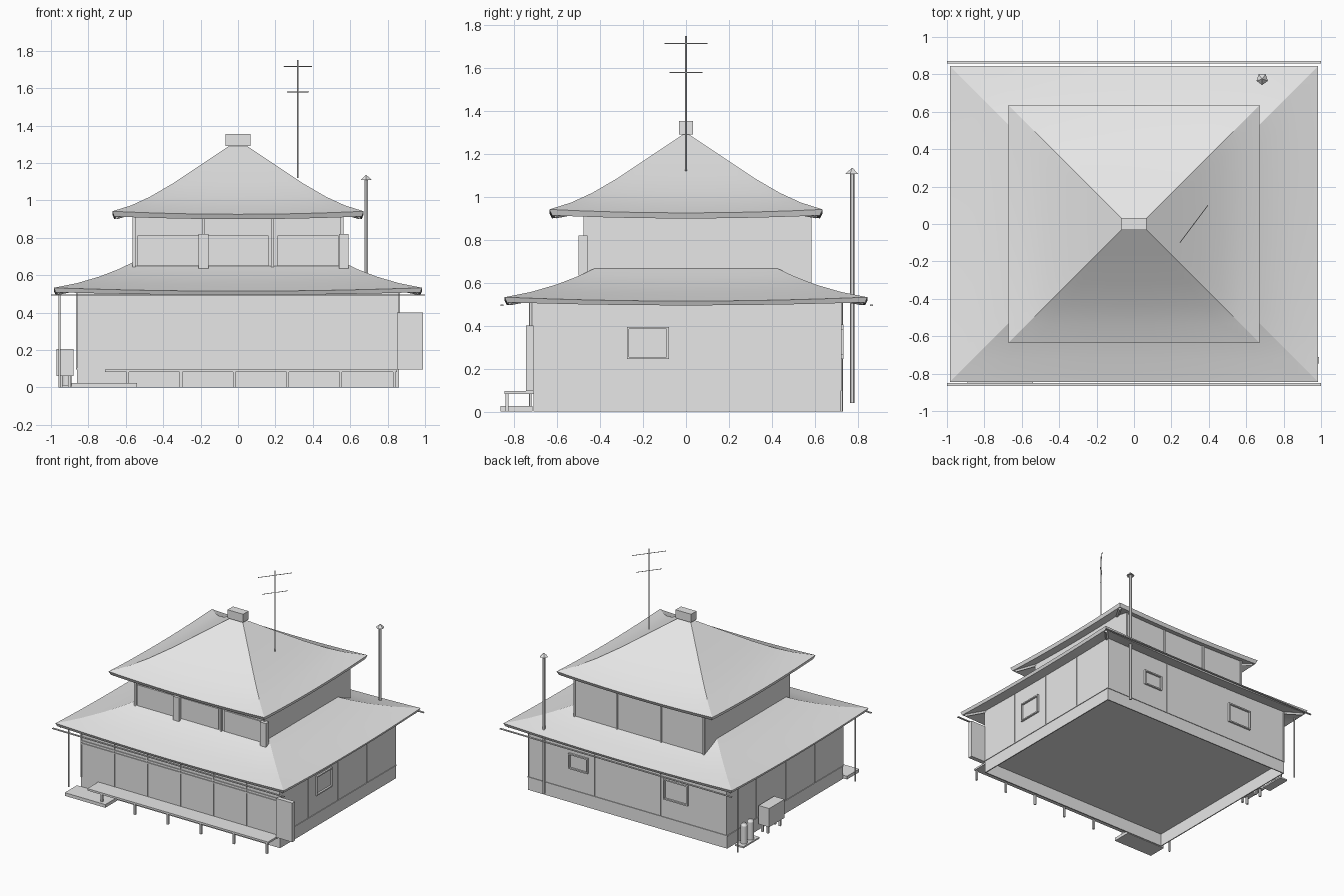
import bpy
import bmesh
import math
from mathutils import Matrix, Vector

old_cube = bpy.data.objects.get("Cube")
if old_cube:
    bpy.data.objects.remove(old_cube, do_unlink=True)

# One plain colour for the whole building
grey = bpy.data.materials.new("plain_light_grey")
grey.use_nodes = True
grey.diffuse_color = (0.8, 0.8, 0.8, 1)
grey.node_tree.nodes["Principled BSDF"].inputs["Base Color"].default_value = (0.8, 0.8, 0.8, 1)


def finish(name, bm, smooth_angle=None):
    bmesh.ops.recalc_face_normals(bm, faces=bm.faces)
    mesh = bpy.data.meshes.new(name)
    bm.to_mesh(mesh)
    bm.free()
    mesh.materials.append(grey)
    obj = bpy.data.objects.new(name, mesh)
    bpy.context.collection.objects.link(obj)
    if smooth_angle:
        bpy.ops.object.select_all(action="DESELECT")
        obj.select_set(True)
        bpy.context.view_layer.objects.active = obj
        bpy.ops.object.shade_smooth_by_angle(angle=math.radians(smooth_angle))
    return obj


def add_box(bm, xs, ys, zs):
    size = [b[1] - b[0] for b in (xs, ys, zs)]
    middle = [(b[0] + b[1]) / 2 for b in (xs, ys, zs)]
    matrix = Matrix.Translation(middle) @ Matrix.Diagonal((*size, 1))
    bmesh.ops.create_cube(bm, size=1, matrix=matrix)


def box(name, xs, ys, zs):
    bm = bmesh.new()
    add_box(bm, xs, ys, zs)
    return finish(name, bm)


def around(centre, half):
    return (centre - half, centre + half)


def rod(name, start, end, radius, sides=8, tip=None):
    start, end = Vector(start), Vector(end)
    axis = end - start
    turn = axis.to_track_quat("Z", "Y").to_matrix().to_4x4()
    bm = bmesh.new()
    bmesh.ops.create_cone(bm, cap_ends=True, segments=sides, radius1=radius,
                          radius2=radius if tip is None else tip, depth=axis.length,
                          matrix=Matrix.Translation((start + end) / 2) @ turn)
    return finish(name, bm, 50 if sides > 6 else None)


def hipped_roof(name, rings, cuts=10):
    """Rings run from the ridge over the eave to the soffit: half x, half y, z, corner lift."""
    bm = bmesh.new()
    loops = []
    corners = [(-1, -1), (1, -1), (1, 1), (-1, 1)]
    for hx, hy, z, lift in rings:
        loop = []
        for i, (ax, ay) in enumerate(corners):
            bx, by = corners[(i + 1) % 4]
            for k in range(cuts):
                t = k / cuts
                rise = lift * abs(2 * t - 1) ** 2
                loop.append(bm.verts.new((hx * (ax + (bx - ax) * t),
                                          hy * (ay + (by - ay) * t), z + rise)))
        loops.append(loop)
    for a, b in zip(loops, loops[1:]):
        for i in range(len(a)):
            j = (i + 1) % len(a)
            bm.faces.new((a[i], a[j], b[j], b[i]))
    bmesh.ops.remove_doubles(bm, verts=bm.verts, dist=0.0001)
    return finish(name, bm, 20)


def trim(name, wall, across, ups, rails, span, heights, width=0.006, proud=0.008):
    """Posts and rails laid on a wall that faces along axis x or y."""
    bm = bmesh.new()
    depth = around(wall, proud)
    pieces = [(around(u, width), heights) for u in ups]
    pieces += [(span, around(r, width)) for r in rails]
    for side, zs in pieces:
        if across == "x":
            add_box(bm, side, depth, zs)
        else:
            add_box(bm, depth, side, zs)
    return finish(name, bm)


def window(name, wall, across, span, heights, width=0.005):
    outer = (span[0] - width, span[1] + width)
    trim(name, wall, across, span, heights, outer, heights, width, 0.014)


# Open foundation skirt with a raised floor, and the walls of both storeys
skirt = bmesh.new()
for xs, ys in (((-0.86, 0.86), (-0.71, -0.702)), ((-0.86, 0.86), (0.712, 0.72)),
               ((-0.86, -0.852), (-0.71, 0.72)), ((0.852, 0.86), (-0.71, 0.72))):
    add_box(skirt, xs, ys, (0, 0.1))
finish("foundation_skirt", skirt)
box("lower_walls", (-0.86, 0.86), (-0.71, 0.72), (0.1, 0.54))
box("upper_walls", (-0.565, 0.565), (-0.465, 0.575), (0.55, 0.945))

# Roofs with lifted corners and soffits
hipped_roof("lower_roof", [
    (0.56, 0.42, 0.67, 0), (0.64, 0.5, 0.632, 0), (0.74, 0.6, 0.59, 0.003),
    (0.86, 0.72, 0.55, 0.008), (0.985, 0.845, 0.515, 0.018),
    (0.975, 0.835, 0.495, 0.014), (0.85, 0.7, 0.525, 0.008)])
hipped_roof("upper_roof", [
    (0.035, 0, 1.3, 0), (0.2, 0.165, 1.19, 0), (0.35, 0.315, 1.09, 0),
    (0.47, 0.435, 1.018, 0.002), (0.57, 0.535, 0.966, 0.008),
    (0.672, 0.637, 0.926, 0.016), (0.662, 0.624, 0.9, 0.014), (0.55, 0.45, 0.935, 0.008)])
box("roof_cap", (-0.067, 0.067), (-0.033, 0.033), (1.29, 1.355))

# Hip beams under the roof corners
for sx in (-1, 1):
    for sy in (-1, 1):
        rod("lower_hip_beam", (sx * 0.85, sy * 0.7, 0.53), (sx * 0.962, sy * 0.822, 0.507), 0.012, 4)
        rod("upper_hip_beam", (sx * 0.55, sy * 0.46, 0.94), (sx * 0.648, sy * 0.608, 0.912), 0.012, 4)

# Trim on the lower storey
bay = 0.285
trim("front_lower_frame", -0.71, "x", [bay * i for i in range(-3, 4)],
     (0.36, 0.38, 0.485), (-0.86, 0.86), (0.1, 0.52), 0.005, 0.006)
trim("back_lower_frame", 0.72, "x", [bay * i for i in range(-3, 4, 2)],
     (0.1,), (-0.86, 0.86), (0.1, 0.52), 0.003, 0.005)
for side, x in (("left", 0.86), ("right", -0.86)):
    trim(side + "_lower_frame", x, "y", (-0.36, 0, 0.36),
         (0.1,), (-0.71, 0.72), (0.1, 0.52), 0.003, 0.005)

# Trim on the upper storey
trim("front_upper_frame", -0.465, "x", (-0.557, -0.185, 0.185, 0.557),
     (), (0, 0), (0.62, 0.93), 0.008, 0.012)
trim("back_upper_frame", 0.575, "x", (-0.557, -0.19, 0.19, 0.557),
     (), (0, 0), (0.6, 0.93), 0.007, 0.01)
for i in (-1, 0, 1):
    box("upper_front_panel", around(0.375 * i, 0.163), (-0.475, -0.465), (0.65, 0.812))

# Windows
window("side_window", 0.86, "y", (-0.27, -0.085), (0.25, 0.39))
window("small_back_window", 0.72, "x", (0.345, 0.5), (0.27, 0.38))
window("large_back_window", 0.72, "x", (-0.52, -0.32), (0.25, 0.4))

# Shutter cases
box("lower_shutter_case", (0.85, 0.99), (-0.745, -0.71), (0.095, 0.4))
for x in (-0.185, 0.565):
    box("upper_shutter_case", around(x, 0.026), (-0.5, -0.46), (0.635, 0.82))

# Front veranda with legs and a step
box("veranda_deck", (-0.71, 0.85), (-0.845, -0.71), (0.082, 0.097))
for i in range(6):
    box("veranda_leg", around(0.835 - bay * i, 0.007), around(-0.835, 0.007), (0, 0.085))
box("entrance_step", (-0.89, -0.54), (-0.865, -0.715), (0, 0.025))

# Flat gutters and downpipes
for y in (-0.858, 0.864):
    box("gutter", (-1, 1), around(y, 0.007), (0.492, 0.498))
for y in (-0.725, 0.725):
    rod("downpipe", (-0.955, y, 0), (-0.955, y, 0.515), 0.006)

# Outdoor unit on legs, gas bottles on a slab
box("outdoor_unit", (-0.97, -0.88), (0.17, 0.36), (0.06, 0.205))
for x in (-0.945, -0.9):
    for y in (0.19, 0.34):
        box("outdoor_unit_leg", around(x, 0.008), around(y, 0.008), (0, 0.065))
box("bottle_slab", (-0.95, -0.88), (0.45, 0.65), (0, 0.012))
for y in (0.51, 0.59):
    rod("gas_bottle", (-0.915, y, 0.01), (-0.915, y, 0.15), 0.025, 12)
    rod("gas_bottle_top", (-0.915, y, 0.15), (-0.915, y, 0.17), 0.025, 12, 0.012)

# Flue pipe with a conical cap
rod("flue_pipe", (0.685, 0.775, 0.04), (0.685, 0.775, 1.115), 0.011, 6)
rod("flue_cap", (0.685, 0.775, 1.108), (0.685, 0.775, 1.135), 0.032, 5, 0.003)

# Roof aerial
rod("aerial_mast", (0.32, 0, 1.12), (0.32, 0, 1.75), 0.004, 6)
for z, reach in ((1.715, 0.1), (1.58, 0.076)):
    rod("aerial_arm", (0.32 - reach * 0.75, -reach, z), (0.32 + reach * 0.75, reach, z), 0.0025, 6)
